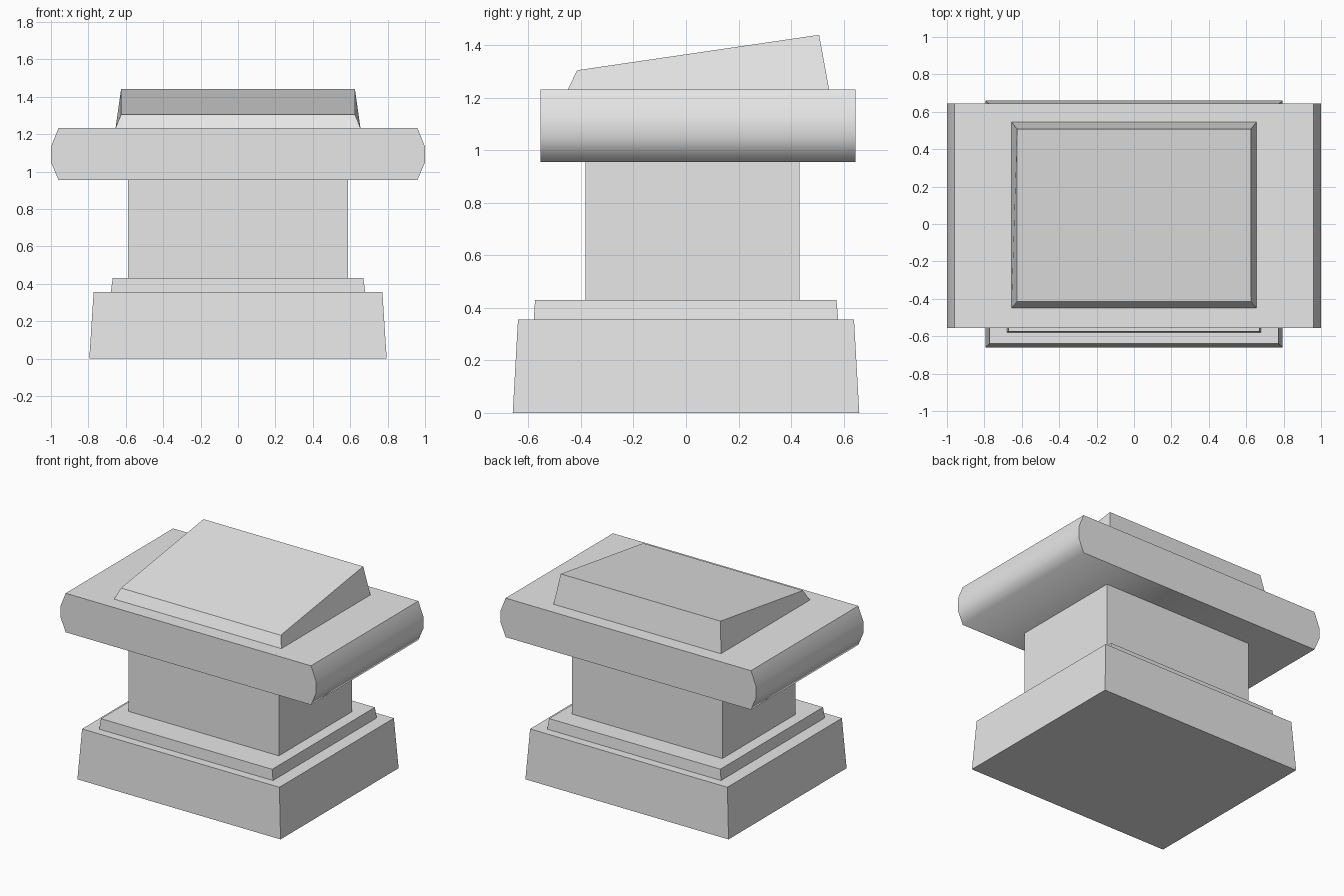
import bpy, bmesh

cube = bpy.data.objects.get("Cube")
if cube:
    bpy.data.objects.remove(cube, do_unlink=True)

stone = bpy.data.materials.new("grey stone")
stone.use_nodes = True
stone.diffuse_color = (0.8, 0.8, 0.8, 1)
stone.node_tree.nodes["Principled BSDF"].inputs["Base Color"].default_value = (0.8, 0.8, 0.8, 1)


def add_object(name, bm):
    bmesh.ops.recalc_face_normals(bm, faces=bm.faces[:])
    mesh = bpy.data.meshes.new(name)
    bm.to_mesh(mesh)
    bm.free()
    mesh.materials.append(stone)
    obj = bpy.data.objects.new(name, mesh)
    bpy.context.collection.objects.link(obj)
    return obj


def tapered_block(name, bottom, top, z_bottom, z_front, z_back):
    """Block between two rectangles (half width, front y, back y); the top may slope."""
    bm = bmesh.new()
    bmesh.ops.create_cube(bm, size=2)
    for v in bm.verts:
        upper, back = v.co.z > 0, v.co.y > 0
        half, y_front, y_back = top if upper else bottom
        v.co.x *= half
        v.co.y = y_back if back else y_front
        v.co.z = (z_back if back else z_front) if upper else z_bottom
    return add_object(name, bm)


# Foot, step and column
tapered_block("base", (0.795, -0.66, 0.66), (0.772, -0.64, 0.64), 0, 0.355, 0.355)
tapered_block("base_step", (0.68, -0.58, 0.58), (0.67, -0.575, 0.573), 0.355, 0.43, 0.43)
tapered_block("column", (0.588, -0.383, 0.433), (0.588, -0.383, 0.433), 0.43, 0.956, 0.956)

# Slab with rounded ends: half profile mirrored, then extruded from front to back
half = [(0.96, 0.956), (1.0, 1.05), (1.0, 1.132), (0.96, 1.232)]
profile = half + [(-x, z) for x, z in reversed(half)]
bm = bmesh.new()
face = bm.faces.new([bm.verts.new((x, -0.555, z)) for x, z in profile])
new = bmesh.ops.extrude_face_region(bm, geom=[face], use_keep_orig=True)["geom"]
for v in new:
    if isinstance(v, bmesh.types.BMVert):
        v.co.y = 0.645
bmesh.ops.recalc_face_normals(bm, faces=bm.faces[:])
# Ends blend into the underside; the top and the front and back stay crisp
for f in bm.faces:
    f.smooth = abs(f.normal.y) < 0.5 and f.normal.z < 0.9
for e in bm.edges:
    along = abs(e.verts[0].co.y - e.verts[1].co.y) > 0.1
    e.smooth = along and e.verts[0].co.z < 1.2
add_object("slab", bm)

# Sloping cap
tapered_block("sloped_cap", (0.655, -0.45, 0.545), (0.625, -0.415, 0.507), 1.232, 1.305, 1.44)
